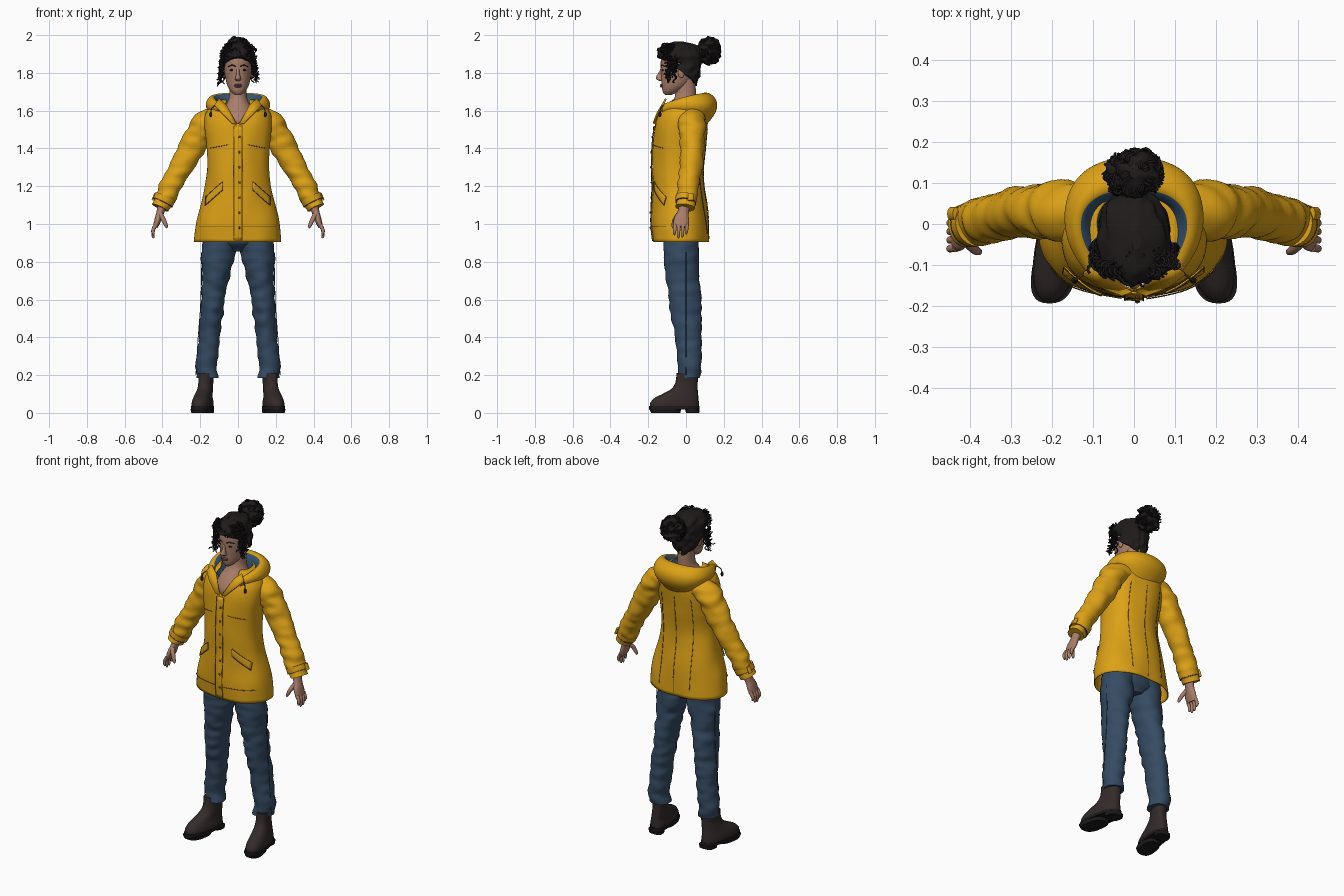
import bpy, bmesh, math, random
from mathutils import Vector, noise

random.seed(4)
if "Cube" in bpy.data.objects:
    bpy.data.objects.remove(bpy.data.objects["Cube"])


def material(name, *rgb):
    m = bpy.data.materials.new(name)
    m.use_nodes = True
    m.diffuse_color = (*rgb, 1)
    m.node_tree.nodes["Principled BSDF"].inputs["Base Color"].default_value = (*rgb, 1)
    return m


YELLOW = material("raincoat yellow", .72, .36, .008)
SEAM = material("seam brown", .12, .06, .01)
LINING = material("lining blue", .035, .085, .16)
DENIM = material("denim blue", .036, .07, .125)
LEATHER = material("boot brown", .034, .023, .023)
SOLE = material("sole black", .012, .01, .01)
HAIR = material("hair black", .014, .011, .011)
SKIN = material("skin", .4, .21, .145)
LIPS = material("lips", .24, .085, .07)


def spline(keys, t):
    # smooth interpolation through a list of equal-length tuples
    i = max(0, min(int(t), len(keys) - 2))
    f = t - i
    p = [keys[max(0, min(j, len(keys) - 1))] for j in range(i - 1, i + 3)]
    return [b + .5 * f * (c - a + f * (2 * a - 5 * b + 4 * c - d + f * (3 * (b - c) + d - a)))
            for a, b, c, d in zip(*p)]


def outline(keys, a, z, e=1):
    # point at angle a and height z; keys are (z, centre x, half width, front y, back y)
    i = 0
    while i < len(keys) - 2 and z > keys[i + 1][0]:
        i += 1
    t = i + (z - keys[i][0]) / (keys[i + 1][0] - keys[i][0])
    _, xc, rx, yf, yb = spline(keys, t)
    power = lambda v: math.copysign(abs(v) ** e, v)
    return Vector((xc + rx * power(math.cos(a)),
                   (yf + yb) / 2 + (yb - yf) / 2 * power(math.sin(a)), z))


def grid(name, rows, mats, loop=True, caps=True, mirror=False, thick=0, subsurf=0, rule=None):
    bm = bmesh.new()
    vs = [[bm.verts.new(p) for p in r] for r in rows]
    n = len(rows[0])
    for i in range(len(rows) - 1):
        for j in range(n if loop else n - 1):
            k = (j + 1) % n
            f = bm.faces.new((vs[i][j], vs[i][k], vs[i + 1][k], vs[i + 1][j]))
            f.smooth = True
            f.material_index = rule(i, j) if rule else 0
    if caps and loop:
        for ring in (vs[0], vs[-1]):
            for e in bm.faces.new(ring).edges:
                e.smooth = False
    bmesh.ops.recalc_face_normals(bm, faces=bm.faces)
    me = bpy.data.meshes.new(name)
    bm.to_mesh(me)
    bm.free()
    for m in mats:
        me.materials.append(m)
    ob = bpy.data.objects.new(name, me)
    bpy.context.collection.objects.link(ob)
    if mirror:
        ob.modifiers.new("Mirror", "MIRROR")
    if thick:
        ob.modifiers.new("Thickness", "SOLIDIFY").thickness = thick
    if subsurf:
        ob.modifiers.new("Smooth", "SUBSURF").levels = subsurf
        ob.modifiers["Smooth"].render_levels = subsurf
    return ob


def loft(name, keys, mat, n=32, rows=24, e=1, bottom=None, top=None, crease=0,
         freq=(9, 9, 9), shear=0, **kw):
    z0, z1 = keys[0][0], keys[-1][0]
    rings = []
    for i in range(rows + 1):
        ring = []
        for j in range(n):
            a = math.tau * j / n
            lo, hi = bottom(a) if bottom else z0, top(a) if top else z1
            p = outline(keys, a, lo + (hi - lo) * i / rows, e)
            if crease:
                q = Vector(u * v for u, v in zip(p, freq))
                p += Vector((math.cos(a), math.sin(a), 0)) * crease * noise.noise(q)
            p.x -= shear * p.y
            ring.append(p)
        rings.append(ring)
    return grid(name, rings, [mat], **kw)


def limb(name, keys, mat, n=16, rows=16, crease=0, **kw):
    # tube along (x, y, z, radius across, radius along y)
    rings = []
    top = len(keys) - 1
    for i in range(rows + 1):
        t = top * i / rows
        k = spline(keys, t)
        d = Vector(spline(keys, min(t + .05, top))[:3]) - Vector(spline(keys, max(t - .05, 0))[:3])
        u = d.cross((0, 1, 0)).normalized()
        v = u.cross(d).normalized()
        ring = []
        for j in range(n):
            a = math.tau * j / n
            w = u * math.cos(a) * k[3] + v * math.sin(a) * k[4]
            p = Vector(k[:3]) + w
            ring.append(p + w.normalized() * crease * noise.noise(Vector((p.x * 12, p.y * 12, p.z * 26))))
        rings.append(ring)
    return grid(name, rings, [mat], **kw)


def ball(name, c, r, mat, mirror=False, crease=0):
    keys = [(c[2] + r[2] * math.sin(b), c[0], r[0] * math.cos(b),
             c[1] - r[1] * math.cos(b), c[1] + r[1] * math.cos(b))
            for b in [math.pi * (i / 12 - .5) * .98 for i in range(13)]]
    return loft(name, keys, mat, n=20, rows=20, mirror=mirror, crease=crease, freq=(40, 40, 40))


def strands(name, paths, mat, radius):
    cu = bpy.data.curves.new(name, "CURVE")
    cu.dimensions = "3D"
    cu.bevel_depth, cu.bevel_resolution = radius, 0
    for path in paths:
        s = cu.splines.new("POLY")
        s.points.add(len(path) - 1)
        for pt, p in zip(s.points, path):
            pt.co = (*p, 1)
    cu.materials.append(mat)
    bpy.context.collection.objects.link(bpy.data.objects.new(name, cu))


# coat body, with a V neckline cut by lowering the top edge at the front
COAT = [(.905, 0, .233, -.175, .122), (1, 0, .222, -.18, .118), (1.1, 0, .2, -.176, .108),
        (1.2, 0, .178, -.172, .097), (1.3, 0, .166, -.174, .093), (1.42, 0, .168, -.174, .104),
        (1.52, 0, .18, -.168, .118), (1.58, 0, .178, -.152, .118), (1.62, 0, .15, -.128, .108),
        (1.66, 0, .09, -.08, .08)]
neckline = lambda a: 1.66 if math.sin(a) > 0 else 1.53 + .13 * min(1, abs(math.cos(a)) / .6)
loft("coat_body", COAT, YELLOW, n=64, rows=40, e=.9, top=neckline, crease=.01, freq=(9, 9, 5),
     caps=False, thick=.006)


def on_coat(x, z, off=.004, side=-1):
    rx = outline(COAT, 0, z, .9).x
    a = side * math.acos(math.copysign(min(1, abs(x / rx)) ** (1 / .9), x))
    p = outline(COAT, a, z, .9)
    d = Vector((math.cos(a), math.sin(a), 0))
    return p + d * (off + .01 * noise.noise(Vector((p.x * 9, p.y * 9, p.z * 5))))


def steps(a, b, n):
    return [a + (b - a) * i / n for i in range(n + 1)]


# front placket, pocket flaps and stitching
grid("front_placket", [[on_coat(x, z, .005) for x in steps(-.022, .022, 4)]
                       for z in steps(.91, 1.52, 24)], [YELLOW], loop=False, thick=.004)
seams = [[on_coat(x, z, .006) for z in steps(.92, 1.52, 24)] for x in (-.022, .022)]
seams.append([on_coat(0, z, .002, 1) for z in steps(.92, 1.5, 24)])
for s in (-1, 1):
    flap = [[on_coat(s * x, 1.225 - (x - .075) * .85 - d, .007) for x in steps(.075, .17, 8)]
            for d in steps(0, .045, 3)]
    grid("pocket_flap", flap, [YELLOW], loop=False, thick=.005)
    seams += [flap[0], flap[-1], [r[0] for r in flap], [r[-1] for r in flap]]
    seams.append([on_coat(s * x, .985, .003) for x in steps(.03, .2, 12)])
    seams.append([on_coat(s * .1, z, .002, 1) for z in steps(.95, 1.5, 20)])
    seams.append([on_coat(s * x, 1.43 - x * .2, .003) for x in steps(.05, .14, 8)])
strands("coat_seams", seams, SEAM, .0016)
for z in steps(.98, 1.46, 6):
    ball("snap_button", on_coat(.008, z, .008), (.006, .004, .006), SEAM)

# hood lying on the shoulders, lined inside
HOOD = [[(0, .05, 1.6), (0, .078, 1.715), (0, .17, 1.685), (0, .185, 1.6), (0, .11, 1.52)],
        [(.06, .05, 1.6), (.09, .065, 1.715), (.125, .145, 1.67), (.125, .15, 1.6), (.085, .1, 1.53)],
        [(.08, .02, 1.6), (.14, .015, 1.705), (.175, .06, 1.655), (.18, .06, 1.61), (.13, .05, 1.56)],
        [(.07, -.04, 1.6), (.13, -.05, 1.68), (.17, -.05, 1.645), (.17, -.055, 1.61), (.12, -.04, 1.56)],
        [(.06, -.09, 1.57), (.085, -.105, 1.645), (.115, -.12, 1.635), (.11, -.13, 1.6), (.07, -.12, 1.56)]]
grid("hood", HOOD, [YELLOW, LINING], loop=False, mirror=True, subsurf=3,
     rule=lambda i, j: 1 if j == 0 else 0)
grid("collar_lapel", [[(.1, -.11, 1.665), (.06, -.125, 1.63), (.006, -.167, 1.53)],
                      [(.125, -.125, 1.63), (.085, -.155, 1.59), (.03, -.176, 1.535)]],
     [YELLOW], loop=False, mirror=True, thick=.008)
limb("hood_cord", [(.12, -.12, 1.63, .003, .003), (.14, -.135, 1.61, .003, .003),
                   (.145, -.138, 1.58, .003, .003)], SEAM, n=6, mirror=True)
ball("cord_toggle", (.145, -.138, 1.58), (.008, .008, .014), SOLE, mirror=True)

# sleeves, cuff straps and tabs
limb("sleeve", [(.11, .03, 1.555, .06, .07), (.17, .03, 1.53, .073, .073), (.225, .03, 1.44, .068, .066),
                (.3, .025, 1.3, .061, .058), (.365, .01, 1.18, .056, .054), (.41, -.005, 1.085, .05, .05)],
     YELLOW, n=32, rows=44, crease=.012, mirror=True)
limb("cuff_strap", [(.384, .002, 1.143, .058, .057), (.397, -.001, 1.116, .056, .055)],
     YELLOW, n=24, rows=2, mirror=True)
limb("strap_seam", [(.397, -.001, 1.116, .0565, .0555), (.399, -.0015, 1.112, .0565, .0555)],
     SEAM, n=24, rows=2, mirror=True)
limb("cuff_tab", [(.436, .025, 1.16, .008, .016), (.45, .025, 1.125, .008, .016)],
     YELLOW, n=8, rows=2, mirror=True)

# hands
limb("palm", [(.4, -.008, 1.1, .026, .03), (.412, -.015, 1.06, .02, .03),
              (.425, -.024, 1.02, .018, .041), (.437, -.027, .985, .013, .039)], SKIN, mirror=True)
for i, (y, tip) in enumerate([(-.058, .94), (-.037, .925), (-.016, .928), (.005, .945)]):
    limb("finger", [(.435, y, .995, .0105, .0105), (.449, y - .002, .97, .0095, .0095),
                    (.449, y - .003, tip + .012, .008, .008), (.446, y - .003, tip, .003, .003)],
         SKIN, n=10, mirror=True)
limb("thumb", [(.41, -.04, 1.05, .014, .014), (.393, -.06, 1.02, .012, .012),
               (.38, -.068, .99, .009, .009), (.377, -.07, .978, .003, .003)], SKIN, n=10, mirror=True)

# jeans
loft("jeans_leg", [(.185, .163, .058, -.045, .08), (.25, .163, .056, -.045, .08), (.4, .152, .056, -.058, .082),
                   (.55, .136, .06, -.085, .08), (.7, .12, .07, -.102, .074), (.85, .102, .09, -.115, .068),
                   (1, .085, .09, -.12, .068)], DENIM, rows=56, crease=.012, freq=(11, 11, 24), mirror=True)
loft("jeans_hips", [(.855, 0, .05, -.07, .04), (.9, 0, .14, -.115, .066), (1, 0, .165, -.12, .07)], DENIM)
strands("jeans_seams", [[(s * (k[1] + k[2] + .003), -.0, k[0]) for k in
                         [(.2, .163, .057), (.4, .152, .056), (.55, .136, .06), (.7, .12, .07), (.85, .102, .09)]]
                        for s in (-1, 1)], DENIM, .002)

# boots
loft("boot", [(.03, .178, .053, -.19, .068), (.055, .178, .053, -.188, .068), (.08, .178, .047, -.165, .066),
              (.1, .176, .043, -.125, .064), (.125, .173, .04, -.08, .062), (.155, .171, .038, -.058, .062),
              (.21, .17, .04, -.05, .064)], LEATHER, e=.85, shear=.15, mirror=True)
loft("boot_welt", [(.018, .178, .056, -.195, .072), (.036, .178, .056, -.195, .072)],
     SOLE, rows=1, e=.85, shear=.15, mirror=True)
loft("sole_front", [(0, .178, .05, -.185, -.03), (.02, .178, .055, -.194, -.025)],
     SOLE, rows=1, e=.75, shear=.15, mirror=True)
loft("boot_heel", [(0, .178, .043, .0, .07), (.02, .178, .045, -.005, .072)],
     SOLE, rows=1, e=.65, shear=.15, mirror=True)

# neck, head and face
loft("neck_and_chest", [(1.46, 0, .1, -.12, .05), (1.54, 0, .1, -.138, .06), (1.59, 0, .09, -.115, .06),
                        (1.63, 0, .065, -.085, .055), (1.66, 0, .05, -.063, .052), (1.7, 0, .046, -.055, .052),
                        (1.77, 0, .048, -.05, .05)], SKIN)
loft("head", [(1.684, 0, .016, -.112, -.075), (1.698, 0, .037, -.123, -.04), (1.73, 0, .056, -.128, .01),
              (1.78, 0, .068, -.132, .048), (1.83, 0, .073, -.134, .06), (1.88, 0, .072, -.13, .06),
              (1.93, 0, .055, -.1, .04), (1.955, 0, .01, -.05, -.02)], SKIN)
loft("nose", [(1.757, 0, .009, -.14, -.12), (1.764, 0, .017, -.154, -.12), (1.773, 0, .014, -.16, -.12),
              (1.8, 0, .008, -.146, -.12), (1.825, 0, .008, -.135, -.12)], SKIN, n=16)
ball("upper_lip", (0, -.128, 1.737), (.021, .01, .005), LIPS)
ball("lower_lip", (0, -.127, 1.728), (.018, .01, .006), LIPS)
ball("eye", (.03, -.122, 1.815), (.014, .006, .005), SOLE, mirror=True)
limb("eyebrow", [(.012, -.132, 1.834, .003, .003), (.032, -.127, 1.841, .003, .003),
                 (.052, -.109, 1.833, .002, .002)], HAIR, n=8, mirror=True)
ball("ear", (.074, -.025, 1.8), (.009, .017, .028), SKIN, mirror=True)

# hair cap, bun and loose curls
hairline = lambda a: 1.8 - math.sin(a) * (.085 if math.sin(a) < 0 else .07)
loft("hair_cap", [(1.72, 0, .055, -.03, .052), (1.78, 0, .078, -.09, .068), (1.83, 0, .084, -.12, .077),
                  (1.88, 0, .086, -.143, .082), (1.92, 0, .08, -.148, .077), (1.95, 0, .06, -.12, .05),
                  (1.966, 0, .008, -.06, -.02)], HAIR, n=64, rows=24, bottom=hairline,
     crease=.016, freq=(45, 14, 30))
ball("hair_bun", (0, .122, 1.915), (.062, .058, .075), HAIR, crease=.03)


def curl(p, q, r, turns):
    p, q = Vector(p), Vector(q)
    u = (q - p).cross((.3, .5, .2)).normalized()
    v = u.cross(q - p).normalized()
    ph = random.uniform(0, math.tau)
    n = int(turns * 8)
    return [p.lerp(q, i / n) + r * (u * math.cos(ph + turns * math.tau * i / n)
                                    + v * math.sin(ph + turns * math.tau * i / n)) for i in range(n + 1)]


R = random.uniform
curls = []
for i in range(60):
    s = -1 if i % 2 else 1
    x = s * R(.0, .085)
    curls.append(curl((x * .7, R(-.12, -.05), R(1.93, 1.955)),
                      (x * 1.1, R(-.16, -.125) + abs(x) * .5, R(1.875, 1.92)), R(.006, .013), 3))
    if i < 28:
        curls.append(curl((s * R(.07, .09), R(-.11, -.03), R(1.85, 1.9)),
                          (s * R(.075, .105), R(-.115, -.05), R(1.73, 1.83)), R(.005, .01), 4))
    d = Vector((R(-1, 1), R(-1, 1), R(-1, 1))).normalized()
    e = (d + Vector((R(-1, 1), R(-1, 1), R(-1, 1)))).normalized()
    c, k = Vector((0, .122, 1.915)), Vector((.064, .056, .07))
    curls.append(curl(c + d * k, c + e * k, R(.006, .014), 3))
strands("loose_curls", curls, HAIR, .0035)
